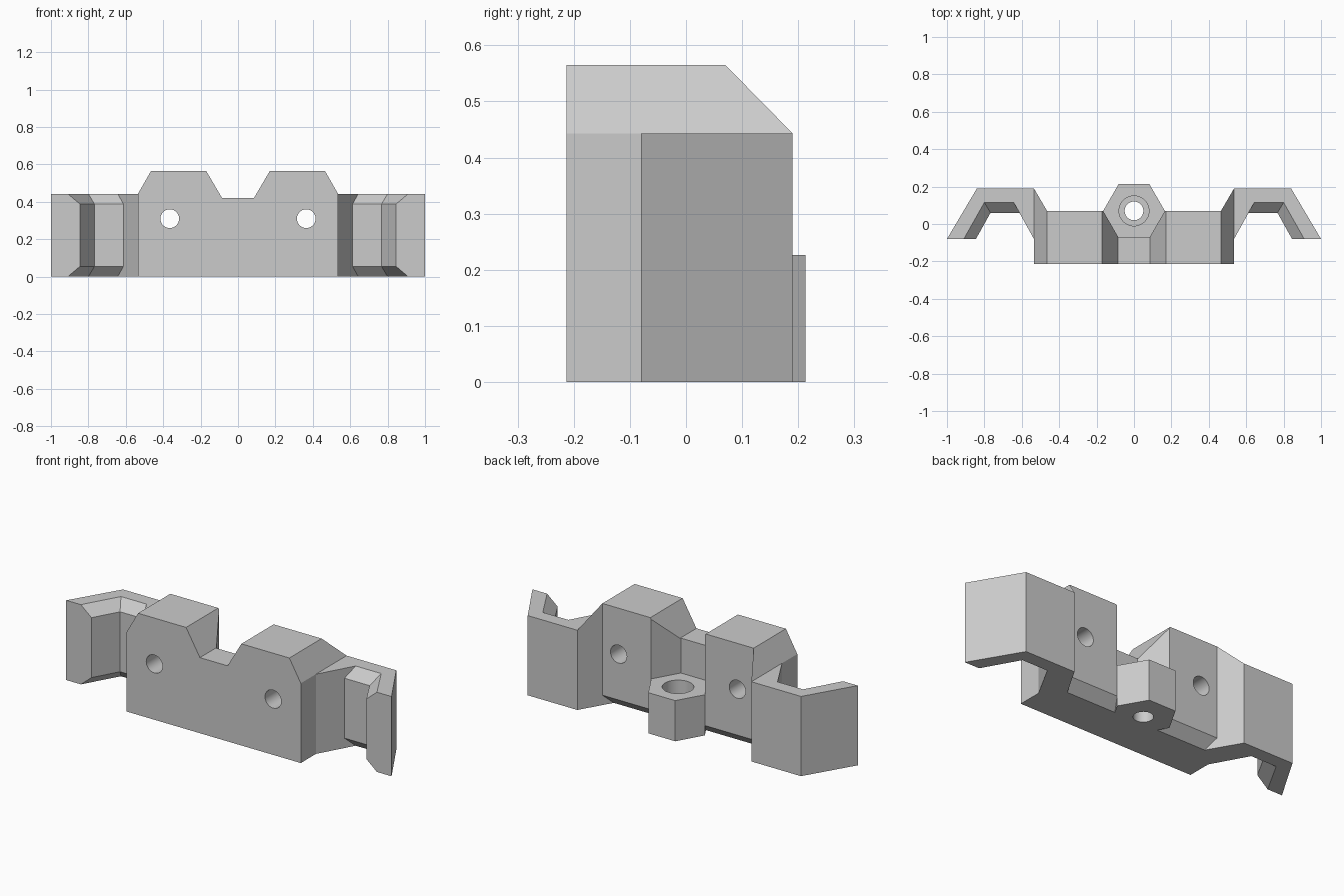
import bpy, bmesh, math

if "Cube" in bpy.data.objects:
    bpy.data.objects.remove(bpy.data.objects["Cube"])

grey = bpy.data.materials.new("light grey")
grey.diffuse_color = (0.6, 0.6, 0.6, 1)
grey.use_nodes = True
grey.node_tree.nodes["Principled BSDF"].inputs["Base Color"].default_value = grey.diffuse_color


def loft(name, rings):
    """Closed solid through matching rings of 3D points."""
    bm = bmesh.new()
    loops = [[bm.verts.new(p) for p in ring] for ring in rings]
    n = len(loops[0])
    for a, b in zip(loops, loops[1:]):
        for i in range(n):
            j = (i + 1) % n
            bm.faces.new((a[i], a[j], b[j], b[i]))
    bm.faces.new(loops[0][::-1])
    bm.faces.new(loops[-1])
    bm.normal_update()
    if bm.calc_volume(signed=True) < 0:
        bmesh.ops.reverse_faces(bm, faces=bm.faces[:])
    mesh = bpy.data.meshes.new(name)
    bm.to_mesh(mesh)
    bm.free()
    obj = bpy.data.objects.new(name, mesh)
    obj.data.materials.append(grey)
    bpy.context.collection.objects.link(obj)
    return obj


def prism(name, plan, z0, z1):
    return loft(name, [[(x, y, z) for x, y in plan] for z in (z0, z1)])


def combine(obj, tool, operation):
    """Apply a boolean and remove the tool; try another solver if it comes out empty."""
    for solver in ('EXACT', 'MANIFOLD', 'FLOAT'):
        backup = obj.data.copy()
        mod = obj.modifiers.new("cut", 'BOOLEAN')
        mod.operation, mod.solver, mod.object = operation, solver, tool
        bpy.context.view_layer.objects.active = obj
        bpy.ops.object.modifier_apply(modifier=mod.name)
        if len(obj.data.polygons) > 3:
            break
        obj.data = backup
    bpy.data.objects.remove(tool)


def circle(cx, cy, r, n):
    return [(cx + r * math.cos(math.tau * i / n),
             cy + r * math.sin(math.tau * i / n)) for i in range(n)]


def mirrored(half):
    return half + [(-x, y) for x, y in reversed(half)]


FRONT, BACK, SHOULDER, TOP = -0.213, 0.07, 0.443, 0.565
NUT_TOP, CHAMFER, SLANT = 0.226, 0.055, 0.07 / 0.12

# Main block: twin-peaked front profile, extruded front to back
peaks = mirrored([(0.535, 0), (0.535, SHOULDER), (0.465, TOP), (0.17, TOP), (0.085, 0.42)])
body = loft("bracket", [[(x, y, z) for x, z in peaks] for y in (FRONT, BACK)])

# Back corners: the end slopes carry on to the back of the wings
for s in (1, -1):
    plan = [(0.535, 0.0), (0.535, 0.19), (0.465, BACK), (0.465, 0.0)]
    rings = [[(s * x, y, 0) for x, y in plan],
             [(s * x, y, SHOULDER if x > 0.5 else TOP) for x, y in plan]]
    combine(body, loft("corner", rings), 'UNION')

# Chamfers under the back of the block
for s in (1, -1):
    rings = []
    for x in (0.165, 0.465):
        rings.append([(s * (x + SLANT * d), BACK + d, z) for d, z in (
            (-CHAMFER, 0), (0, CHAMFER), (0.05, CHAMFER + 0.05),
            (0.05, -0.05), (-CHAMFER - 0.05, -0.05))])
    combine(body, loft("chamfer_cut", rings), 'DIFFERENCE')

# Hexagonal boss at the bottom and the matching pocket above it
hexagon = circle(0, BACK, 0.165, 6)
combine(body, prism("hex_pocket", hexagon, NUT_TOP, 0.8), 'DIFFERENCE')
combine(body, prism("hex_boss", hexagon, 0, NUT_TOP), 'UNION')

# Side wings, bent in plan, with bevelled inner rims at top and bottom
wide = [(0.91, -0.08), (0.80, 0.115), (0.643, 0.115)]
narrow = [(0.845, -0.08), (0.767, 0.06), (0.6125, 0.06)]
for s in (1, -1):
    rings = []
    for z, inner in ((0, wide), (CHAMFER, narrow), (0.388, narrow), (SHOULDER, wide)):
        plan = [(0.535, 0.19), (0.84, 0.19), (1, -0.08)] + inner + [(0.535, -0.08)]
        rings.append([(s * x, y, z) for x, y in plan])
    combine(body, loft("wing", rings), 'UNION')

# Vertical hole with a counterbore in the boss
combine(body, prism("bolt_hole", circle(0, BACK, 0.05, 48), -0.1, 0.4), 'DIFFERENCE')
combine(body, prism("counterbore", circle(0, BACK, 0.08, 48), 0.115, 0.4), 'DIFFERENCE')

# Two holes from front to back
for s in (1, -1):
    ring = circle(s * 0.365, 0.31, 0.05, 48)
    combine(body, loft("screw_hole", [[(x, y, z) for x, z in ring] for y in (-0.4, 0.4)]), 'DIFFERENCE')

# Smooth hole walls, crisp edges
bpy.ops.object.select_all(action='DESELECT')
body.select_set(True)
bpy.context.view_layer.objects.active = body
bpy.ops.object.shade_smooth_by_angle(angle=math.radians(25))
